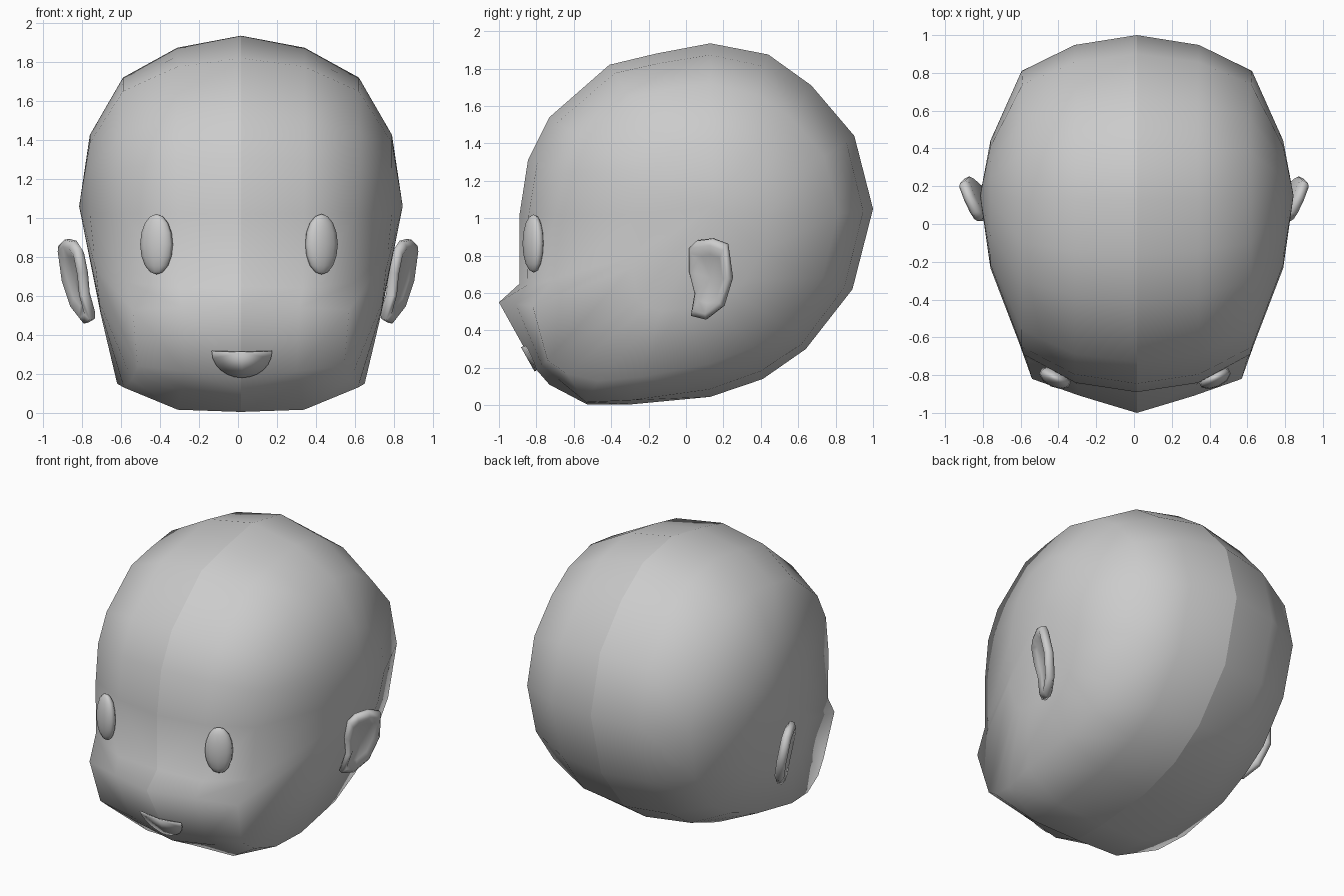
import bpy
import math
from mathutils import Vector

if "Cube" in bpy.data.objects:
    bpy.data.objects.remove(bpy.data.objects["Cube"])

grey = bpy.data.materials.new("light grey")
grey.use_nodes = True
grey.diffuse_color = (0.6, 0.6, 0.6, 1)
grey.node_tree.nodes["Principled BSDF"].inputs["Base Color"].default_value = (0.6, 0.6, 0.6, 1)


def make_object(name, verts, faces):
    mesh = bpy.data.meshes.new(name)
    mesh.from_pydata(verts, [], faces)
    mesh.materials.append(grey)
    mesh.shade_smooth()
    obj = bpy.data.objects.new(name, mesh)
    bpy.context.collection.objects.link(obj)
    return obj


def mirror(obj):
    # The halves stay unwelded, which keeps the centre crease
    mod = obj.modifiers.new("mirror", "MIRROR")
    mod.use_mirror_merge = False


def loft(loops, first_cap=None, last_cap=None):
    # Join equal loops with quads and close the ends with fans
    n = len(loops[0])
    verts = [p for loop in loops for p in loop]
    faces = []
    for k in range(len(loops) - 1):
        for i in range(n):
            j = (i + 1) % n
            faces.append((k * n + i, k * n + n + i, k * n + n + j, k * n + j))
    if first_cap:
        verts.append(first_cap)
        faces += [(len(verts) - 1, i, (i + 1) % n) for i in range(n)]
    if last_cap:
        verts.append(last_cap)
        start = (len(loops) - 1) * n
        faces += [(start + (i + 1) % n, start + i, len(verts) - 1) for i in range(n)]
    return verts, faces


# Head: centre profile (y, z), running from crown over back, chin and face
profile = [(.13, 1.935), (.44, 1.875), (.67, 1.71), (.9, 1.44), (1, 1.05),
           (.89, .62), (.64, .3), (.41, .14), (.13, .045), (-.29, .005),
           (-.53, .005), (-.73, .11), (-.8, .19), (-1, .55), (-.89, .65),
           (-.89, 1.02), (-.845, 1.31), (-.73, 1.54), (-.41, 1.82), (-.16, 1.88)]
# Loop where the face and crown turn into the side
corner = [(.605, .13, 1.72), (.6, .38, 1.66), (.6, .56, 1.54), (.605, .74, 1.33),
          (.61, .81, 1.02), (.6, .73, .68), (.6, .54, .42), (.61, .36, .31),
          (.63, .12, .22), (.635, -.25, .15), (.6, -.47, .13), (.56, -.64, .17),
          (.53, -.74, .24), (.555, -.82, .53), (.585, -.71, .67), (.6, -.69, 1.02),
          (.61, -.65, 1.25), (.61, -.56, 1.43), (.605, -.3, 1.65), (.605, -.1, 1.69)]
MUZZLE = (11, 12, 13)
centre = [(0, y, z) for y, z in profile]
middle = []
for i, (a, b) in enumerate(zip(centre, corner)):
    bulge = 1.0 if i in MUZZLE else 1.055
    middle.append((b[0] * .54,
                   .13 + ((a[1] + b[1]) / 2 - .13) * bulge,
                   1 + ((a[2] + b[2]) / 2 - 1) * bulge))
side = []
for x, y, z in corner:
    sy, sz = .14 + (y - .14) * .45, 1.02 + (z - 1.02) * .58
    side.append((min(.775, .78 + .11 * (sz - 1.06)), sy, sz))
head = make_object("head", *loft([centre, middle, corner, side], last_cap=(.83, .15, 1.06)))
head.location.x = .015
mirror(head)

# Ears: dished slab leaning outward, outline in (y, z)
outline = [(.02, .84), (.06, .88), (.14, .89), (.22, .86), (.245, .68), (.2, .53),
           (.11, .46), (.03, .48), (.05, .6), (.02, .72)]


def ear_loop(scale, lift):
    points = []
    for y, z in outline:
        y, z = .13 + (y - .13) * scale, .68 + (z - .68) * scale
        x = .835 + .2 * (z - .68) + .45 * (y - .13)
        points.append(tuple(Vector((x, y, z)) + Vector((1, -.45, -.2)) * lift))
    return points


ear = make_object("ear", *loft(
    [ear_loop(.85, -.03), ear_loop(1, -.015), ear_loop(1, .01), ear_loop(.85, .025),
     ear_loop(.6, .008)],
    first_cap=(.80, .143, .686), last_cap=(.838, .13, .68)))
mirror(ear)

# Eyes: tall low-poly ovals set into the face
for name, sign, x in (("left_eye", 1, .428), ("right_eye", -1, -.418)):
    bpy.ops.mesh.primitive_uv_sphere_add(segments=10, ring_count=8, radius=1,
                                         location=(x, -.815, .865))
    eye = bpy.context.object
    eye.name = name
    eye.scale = (.09, .05, .155)
    eye.rotation_euler.z = sign * math.radians(25)
    eye.data.materials.append(grey)
    eye.data.shade_smooth()


# Mouth: thin half-disc plate following the muzzle
def mouth_point(x, z):
    return (x + .02, -.888 + (.32 - z) * .56 + .15 * abs(x), z)


STEPS = 12
arc = [mouth_point(-.155 * math.cos(math.pi * i / STEPS),
                   .315 - .135 * math.sin(math.pi * i / STEPS)) for i in range(STEPS + 1)]
verts = [mouth_point(0, .31)] + arc
mouth = make_object("mouth", verts, [(0, i + 1, i + 2) for i in range(STEPS)])
solid = mouth.modifiers.new("thickness", "SOLIDIFY")
solid.thickness = .008
